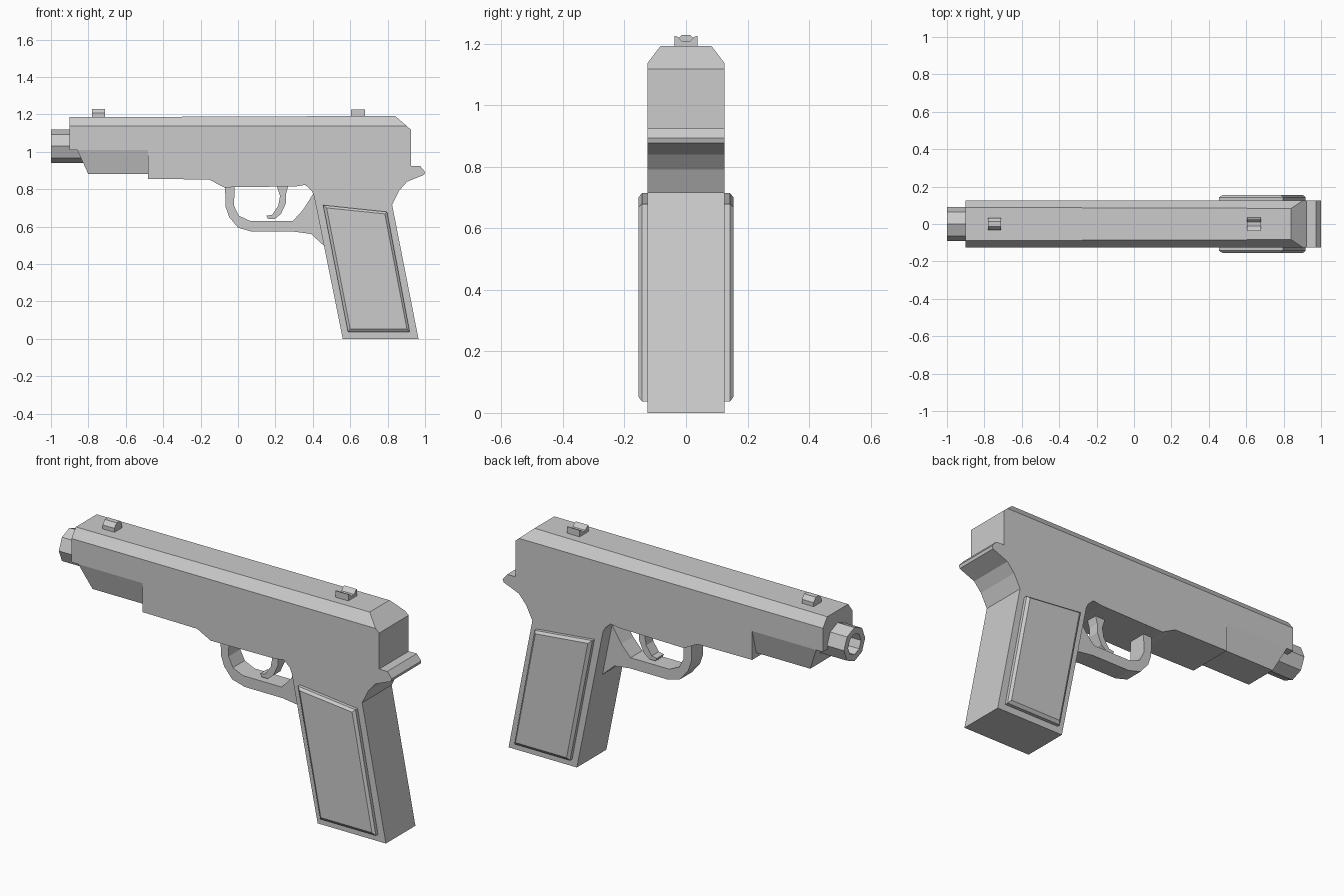
import bpy, bmesh
from math import cos, sin, pi
from mathutils import Vector

if "Cube" in bpy.data.objects:
    bpy.data.objects.remove(bpy.data.objects["Cube"])


def loft(name, rings, chamfers=()):
    """Bridge equal-length point rings, cap both ends, optionally slice planes off."""
    bm = bmesh.new()
    loops = [[bm.verts.new(p) for p in ring] for ring in rings]
    n = len(loops[0])
    for a, b in zip(loops, loops[1:]):
        for i in range(n):
            j = (i + 1) % n
            bm.faces.new((a[i], a[j], b[j], b[i]))
    bm.faces.new(loops[0])
    bm.faces.new(loops[-1])
    bmesh.ops.recalc_face_normals(bm, faces=bm.faces)
    for co, no in chamfers:
        bmesh.ops.bisect_plane(bm, geom=bm.verts[:] + bm.edges[:] + bm.faces[:],
                               plane_co=co, plane_no=no, clear_outer=True)
        bmesh.ops.holes_fill(bm, edges=[e for e in bm.edges if e.is_boundary], sides=0)
    bmesh.ops.recalc_face_normals(bm, faces=bm.faces)
    me = bpy.data.meshes.new(name)
    bm.to_mesh(me)
    bm.free()
    ob = bpy.data.objects.new(name, me)
    bpy.context.collection.objects.link(ob)
    return ob


def side_plate(name, pts, half, chamfers=()):
    """Extrude an x-z outline symmetrically across y."""
    return loft(name, [[(x, y, z) for x, z in pts] for y in (-half, half)], chamfers)


def cross_bar(name, pts, x0, x1):
    """Extrude a y-z section along x."""
    return loft(name, [[(x, y, z) for y, z in pts] for x in (x0, x1)])


# Slide, frame, grip and tang share one silhouette; top edges are chamfered
body = [(-.9, 1.185), (.84, 1.192), (.925, 1.118), (.925, .925), (.973, .925),
        (1, .893), (.995, .877), (.904, .84), (.861, .791), (.824, .717),
        (.965, 0), (.56, 0), (.406, .765), (.395, .79), (.36, .823), (.31, .815),
        (-.075, .81), (-.155, .852), (-.48, .855), (-.48, 1.01), (-.9, 1.01)]
side_plate("body", body, .125,
           [(Vector((0, s * .125, 1.137)), Vector((0, s * .053, .04))) for s in (-1, 1)])

# Dust cover tapering inward toward the bottom
loft("dust_cover", [
    [(-.86, -.125, 1.01), (-.47, -.125, 1.01), (-.47, .125, 1.01), (-.86, .125, 1.01)],
    [(-.8, -.09, .88), (-.47, -.09, .88), (-.47, .09, .88), (-.8, .09, .88)]])

# Octagonal barrel with a hollow bore
loft("barrel", [[(x, r * cos(k * pi / 4), 1.03 + r * sin(k * pi / 4)) for k in range(8)]
                for x, r in ((-.75, .09), (-1, .09), (-1, .055), (-.85, .055))])

# Trigger guard
guard = [(-.07, .84), (-.066, .705), (-.048, .652), (0, .594), (.075, .573),
         (.3, .573), (.39, .561), (.46, .497), (.52, .5), (.46, .76), (.405, .78),
         (.348, .69), (.294, .631), (.064, .631), (.005, .658), (-.021, .711),
         (-.018, .84)]
side_plate("trigger_guard", guard, .05)

# Curved trigger
trigger = [(.2, .84), (.225, .765), (.215, .711), (.182, .663), (.152, .658),
           (.16, .642), (.198, .642), (.23, .668), (.257, .727), (.257, .775),
           (.275, .84)]
side_plate("trigger", trigger, .03)

# Bevelled grip panels on both sides
outer = [(.455, .715), (.797, .679), (.918, .037), (.588, .037)]
inner = [(.474, .7), (.785, .668), (.903, .053), (.6, .053)]
for s, label in ((-1, "front"), (1, "back")):
    loft("grip_panel_" + label, [[(x, s * y, z) for x, z in pts]
                                 for y, pts in ((.11, outer), (.143, outer), (.155, inner))])

# Front sight post and notched rear sight
cross_bar("front_sight", [(-.033, 1.17), (-.033, 1.207), (-.014, 1.229),
                          (.014, 1.229), (.033, 1.207), (.033, 1.17)], -.78, -.71)
cross_bar("rear_sight", [(-.037, 1.17), (-.037, 1.226), (-.026, 1.222), (-.012, 1.207),
                         (.012, 1.207), (.026, 1.222), (.037, 1.226), (.037, 1.17)],
          .605, .68)
